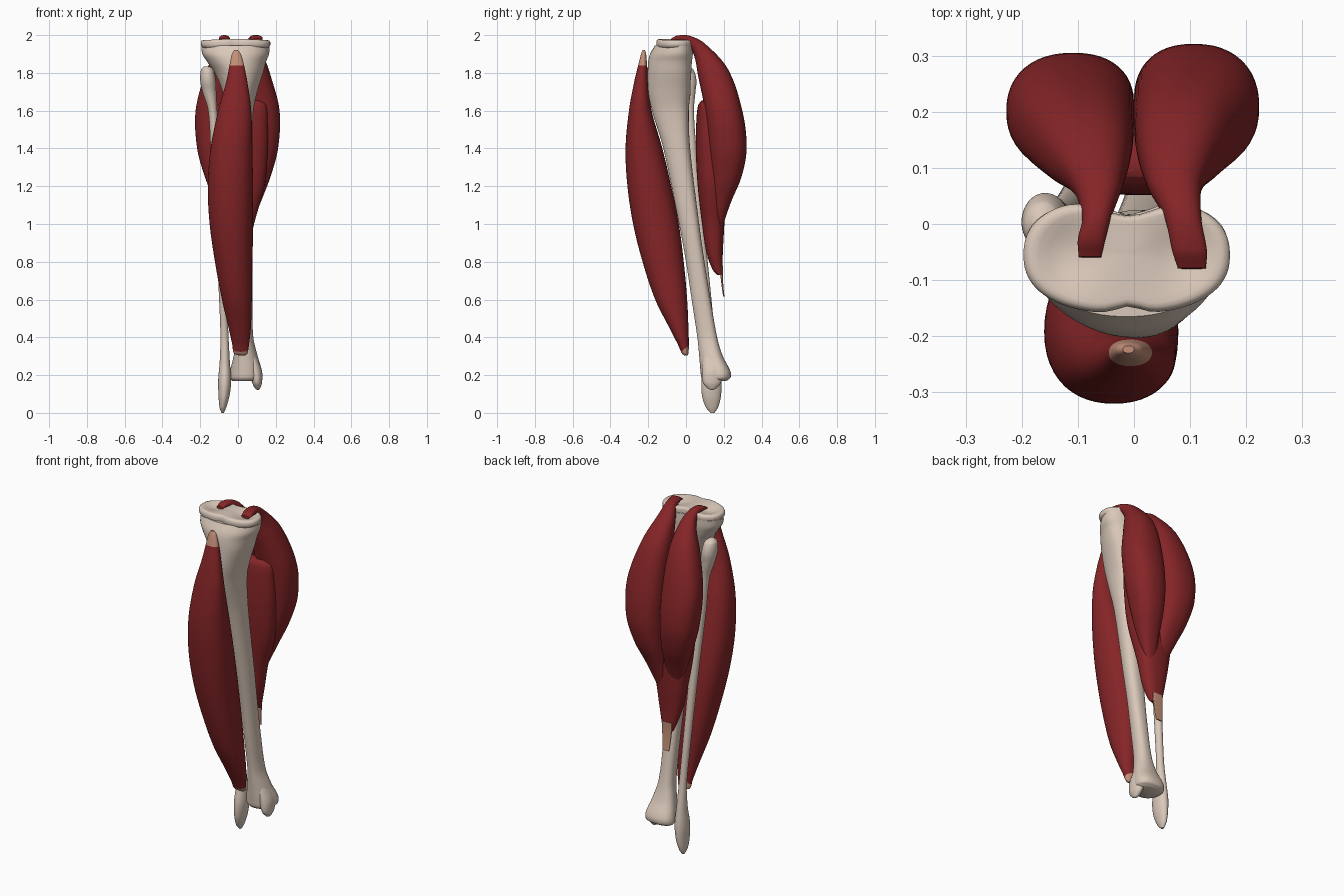
import bpy, bmesh, math
from mathutils import Vector


def material(name, rgb):
    m = bpy.data.materials.new(name)
    m.diffuse_color = (*rgb, 1)
    return m


BONE = material("bone ivory", (0.70, 0.58, 0.49))
MUSCLE = material("muscle red", (0.235, 0.018, 0.020))
TENDON = material("tendon tan", (0.55, 0.28, 0.19))


def spline(secs, steps):
    """Smooth the section rows with a distance-weighted Hermite curve."""
    t = [0.0]
    for a, b in zip(secs, secs[1:]):
        mid = [(r[0] + r[2]) / 2 for r in (a, b)], [(r[1] + r[3]) / 2 for r in (a, b)]
        t.append(t[-1] + math.hypot(mid[0][1] - mid[0][0], mid[1][1] - mid[1][0]) + 0.005)
    n = len(secs)

    def slope(i, c):
        a, b = max(i - 1, 0), min(i + 1, n - 1)
        return (secs[b][c] - secs[a][c]) / (t[b] - t[a])

    rows = []
    for i in range(n - 1):
        h = t[i + 1] - t[i]
        for s in range(steps):
            f = s / steps
            f2, f3 = f * f, f * f * f
            rows.append([(2 * f3 - 3 * f2 + 1) * secs[i][c] + (f3 - 2 * f2 + f) * h * slope(i, c)
                         + (3 * f2 - 2 * f3) * secs[i + 1][c] + (f3 - f2) * h * slope(i + 1, c)
                         for c in range(6)])
    rows.append(list(secs[-1]))
    return rows


def loft(name, secs, mats, k=0.0, power=2.0, sides=48, steps=8, warp=None, tan_rule=None):
    """Section row: front y, front z, back y, back z, left x, right x. k widens the back."""
    bm = bmesh.new()
    rings = []
    for yf, zf, yb, zb, xl, xr in (spline(secs, steps) if steps > 1 else secs):
        ring = []
        for j in range(sides):
            a = 2 * math.pi * j / sides
            u, v = (math.copysign(abs(w) ** (2 / power), w) for w in (math.cos(a), math.sin(a)))
            p = Vector(((xl + xr) / 2 + (xr - xl) / 2 * u * (1 + k * v),
                        (yf + yb) / 2 + (yb - yf) / 2 * v, (zf + zb) / 2 + (zb - zf) / 2 * v))
            ring.append(bm.verts.new(warp(p) if warp else p))
        rings.append(ring)
    for a, b in zip(rings, rings[1:]):
        for j in range(sides):
            bm.faces.new((a[j], a[(j + 1) % sides], b[(j + 1) % sides], b[j]))
    for ring in (rings[0], rings[-1]):
        c = bm.verts.new(sum((v.co for v in ring), Vector()) / sides)
        for j in range(sides):
            bm.faces.new((ring[j], ring[(j + 1) % sides], c))
    bmesh.ops.recalc_face_normals(bm, faces=bm.faces)
    if tan_rule:
        for f in bm.faces:
            f.material_index = int(tan_rule(f.calc_center_median()))
    me = bpy.data.meshes.new(name)
    bm.to_mesh(me)
    bm.free()
    for m in mats:
        me.materials.append(m)
    ob = bpy.data.objects.new(name, me)
    bpy.context.collection.objects.link(ob)
    bpy.context.view_layer.objects.active = ob
    ob.select_set(True)
    bpy.ops.object.shade_smooth_by_angle(angle=math.radians(50))
    ob.select_set(False)
    return ob


def flat(rows):
    """Horizontal sections: z, front y, back y, left x, right x."""
    return [(yf, z, yb, z, xl, xr) for z, yf, yb, xl, xr in rows]


# Shin bone shaft
def back_notch(p):
    if p.z > 1.7 and p.y > -0.05:
        p.y -= 0.03 * math.exp(-((p.x + 0.01) / 0.05) ** 2) * min(1, (p.z - 1.7) / 0.15)
    return p


loft("shin_bone", flat([
    (1.945, -0.165, 0.045, -0.188, 0.162), (1.90, -0.19, 0.045, -0.185, 0.16),
    (1.86, -0.20, 0.042, -0.16, 0.145), (1.80, -0.203, 0.036, -0.12, 0.13),
    (1.70, -0.20, 0.025, -0.08, 0.10), (1.60, -0.18, 0.015, -0.06, 0.08),
    (1.40, -0.12, 0.022, -0.045, 0.075), (1.00, -0.037, 0.07, -0.02, 0.078),
    (0.80, 0.0, 0.098, -0.012, 0.076), (0.60, 0.03, 0.13, -0.005, 0.075),
    (0.40, 0.06, 0.165, -0.005, 0.08), (0.30, 0.07, 0.195, -0.022, 0.103),
    (0.22, 0.077, 0.235, -0.04, 0.125), (0.185, 0.082, 0.235, -0.042, 0.125),
    (0.17, 0.095, 0.215, -0.03, 0.11)]), [BONE], k=0.18, power=2.3, warp=back_notch)

# Inner ankle knob
loft("inner_ankle_knob", flat([
    (0.30, 0.09, 0.18, 0.05, 0.10), (0.22, 0.085, 0.195, 0.06, 0.127),
    (0.16, 0.09, 0.185, 0.075, 0.127), (0.13, 0.115, 0.16, 0.09, 0.117),
    (0.122, 0.13, 0.145, 0.1, 0.11)]), [BONE])


# Knee plateau, kidney shaped with two shallow dishes
def plateau_shape(p):
    mid = math.exp(-((p.x + 0.01) / 0.07) ** 2)
    if p.y > -0.05:
        p.y -= 0.035 * mid * (p.y + 0.05) / 0.1
    else:
        p.y += 0.012 * math.exp(-((p.x + 0.01) / 0.03) ** 2) * (-0.05 - p.y) / 0.1
    if p.z > 1.965:
        for cx in (-0.115, 0.09):
            p.z -= 0.022 * math.exp(-((p.x - cx) / 0.055) ** 2 - ((p.y + 0.05) / 0.06) ** 2)
    return p


def shrink(z, s):
    return (z, -0.055 - 0.105 * s, -0.055 + 0.105 * s, -0.013 - 0.184 * s, -0.013 + 0.184 * s)


loft("knee_plateau", flat([shrink(*r) for r in (
    (1.93, 0.9), (1.938, 0.975), (1.948, 1.0), (1.962, 1.0), (1.973, 0.975), (1.979, 0.92),
    (1.98, 0.85), (1.98, 0.75), (1.98, 0.65), (1.98, 0.5), (1.98, 0.35), (1.98, 0.2),
    (1.98, 0.08))]), [BONE], power=2.35, sides=72, steps=1, warp=plateau_shape)

# Calf bone, the thin outer one
loft("calf_bone", flat([
    (1.835, -0.02, 0.015, -0.18, -0.15), (1.815, -0.04, 0.04, -0.196, -0.13),
    (1.76, -0.045, 0.055, -0.2, -0.118), (1.70, -0.03, 0.05, -0.188, -0.115),
    (1.60, -0.015, 0.042, -0.158, -0.11), (1.40, 0.0, 0.055, -0.145, -0.095),
    (1.00, 0.045, 0.095, -0.12, -0.072), (0.60, 0.09, 0.135, -0.1, -0.058),
    (0.40, 0.11, 0.155, -0.093, -0.05), (0.27, 0.1, 0.175, -0.097, -0.043),
    (0.17, 0.082, 0.188, -0.105, -0.036), (0.09, 0.085, 0.185, -0.103, -0.045),
    (0.03, 0.105, 0.17, -0.098, -0.062), (0.0, 0.13, 0.15, -0.088, -0.075)]), [BONE])

# Front shin muscle with tendon ends
loft("front_shin_muscle", flat([
    (1.92, -0.23, -0.217, -0.02, 0.0), (1.90, -0.238, -0.211, -0.032, 0.015),
    (1.84, -0.253, -0.206, -0.045, 0.032), (1.75, -0.275, -0.2, -0.063, 0.05),
    (1.60, -0.302, -0.182, -0.105, 0.07), (1.40, -0.32, -0.125, -0.145, 0.076),
    (1.20, -0.31, -0.078, -0.16, 0.079), (1.00, -0.28, -0.038, -0.15, 0.077),
    (0.80, -0.23, -0.012, -0.122, 0.076), (0.60, -0.163, 0.006, -0.085, 0.073),
    (0.45, -0.088, 0.013, -0.05, 0.068), (0.36, -0.042, 0.015, -0.03, 0.058),
    (0.315, -0.022, 0.013, -0.022, 0.05), (0.305, -0.01, 0.008, 0.0, 0.04)]),
    [MUSCLE, TENDON], power=2.2, steps=12,
    tan_rule=lambda p: p.z > 1.84 or p.z < 0.345 + 0.8 * p.y)

# Deep calf muscle and its flat tendon
loft("deep_calf_muscle", flat([
    (1.655, 0.085, 0.12, -0.08, 0.12), (1.63, 0.065, 0.15, -0.11, 0.148),
    (1.55, 0.055, 0.18, -0.13, 0.157), (1.40, 0.052, 0.2, -0.14, 0.158),
    (1.20, 0.062, 0.21, -0.135, 0.14), (1.00, 0.085, 0.203, -0.105, 0.085),
    (0.85, 0.108, 0.195, -0.075, 0.058), (0.76, 0.14, 0.194, -0.05, 0.036),
    (0.73, 0.165, 0.194, -0.042, 0.028)]), [MUSCLE], power=2.4)
loft("heel_tendon", flat([
    (0.78, 0.178, 0.196, -0.04, 0.026), (0.72, 0.183, 0.195, -0.038, 0.022),
    (0.66, 0.19, 0.199, -0.034, 0.018), (0.615, 0.197, 0.204, -0.03, 0.014)]),
    [TENDON], power=4, steps=4)

# Two bulging calf heads, hooking forward over the knee
inner = [
    (-0.08, 1.968, -0.078, 1.982, 0.078, 0.128), (-0.05, 1.968, -0.045, 1.998, 0.068, 0.13),
    (0.0, 1.952, 0.02, 1.996, 0.055, 0.12), (0.04, 1.90, 0.10, 1.955, 0.025, 0.122),
    (0.065, 1.78, 0.222, 1.82, 0.004, 0.168), (0.10, 1.60, 0.298, 1.60, 0.0, 0.22),
    (0.12, 1.40, 0.321, 1.40, 0.0, 0.212), (0.13, 1.25, 0.294, 1.25, 0.0, 0.172),
    (0.135, 1.12, 0.24, 1.12, 0.0, 0.122), (0.15, 1.02, 0.205, 1.02, 0.002, 0.08),
    (0.165, 0.96, 0.19, 0.96, 0.015, 0.05)]
outer = []
for yf, zf, yb, zb, xl, xr in inner:
    hook = max(0.0, min(1.0, (zf - 1.85) / 0.1))
    grow = 0.02 * hook if yf < 0 else 0
    outer.append((yf + grow, zf, yb - 0.016 * (1 - hook) + grow, zb,
                  -xr * (1.02 - 0.25 * hook), -xl * (1 - 0.25 * hook)))
loft("inner_calf_head", inner, [MUSCLE], power=2.3)
loft("outer_calf_head", outer, [MUSCLE], power=2.3)
